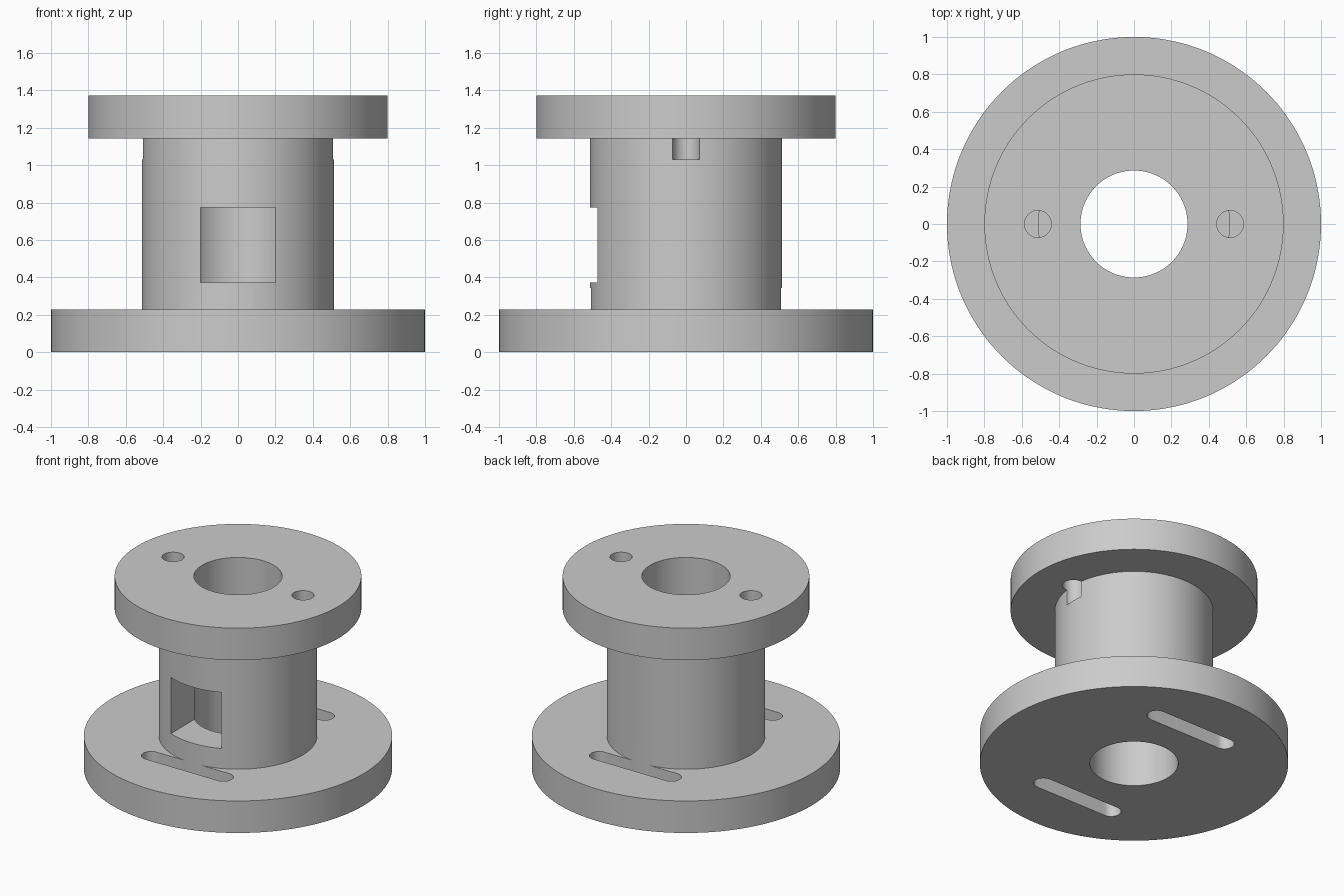
import bpy, bmesh
from math import cos, sin, pi, radians

cube = bpy.data.objects.get("Cube")
if cube:
    bpy.data.objects.remove(cube, do_unlink=True)

grey = bpy.data.materials.new("plain_grey")
grey.use_nodes = True
colour = (0.6, 0.6, 0.6, 1)
grey.diffuse_color = colour
grey.node_tree.nodes["Principled BSDF"].inputs["Base Color"].default_value = colour


def make_object(name, bm):
    bmesh.ops.recalc_face_normals(bm, faces=bm.faces)
    mesh = bpy.data.meshes.new(name)
    bm.to_mesh(mesh)
    bm.free()
    mesh.materials.append(grey)
    obj = bpy.data.objects.new(name, mesh)
    bpy.context.collection.objects.link(obj)
    return obj


def lathe(name, profile, steps=144):
    """Spin a closed (radius, height) profile around z."""
    bm = bmesh.new()
    rings = []
    for i in range(steps):
        a = 2 * pi * i / steps
        rings.append([bm.verts.new((r * cos(a), r * sin(a), z)) for r, z in profile])
    n = len(profile)
    for i in range(steps):
        a, b = rings[i], rings[(i + 1) % steps]
        for j in range(n):
            k = (j + 1) % n
            bm.faces.new((a[j], b[j], b[k], a[k]))
    return make_object(name, bm)


def prism(name, outline, z0, z1):
    """Extrude a flat outline from z0 to z1."""
    bm = bmesh.new()
    base = bm.faces.new([bm.verts.new((x, y, z0)) for x, y in outline])
    top = bmesh.ops.extrude_face_region(bm, geom=[base])["geom"]
    verts = [v for v in top if isinstance(v, bmesh.types.BMVert)]
    bmesh.ops.translate(bm, verts=verts, vec=(0, 0, z1 - z0))
    obj = make_object(name, bm)
    obj.hide_render = True
    return obj


def stadium(cx, cy, half, r, steps=16):
    """Rounded slot outline along x; half = 0 gives a circle."""
    pts = []
    for side in (1, -1):
        count = steps + 1 if half else steps
        for i in range(count):
            a = -pi / 2 + pi * i / steps
            pts.append((cx + side * (half + r * cos(a)), cy + side * r * sin(a)))
    return pts


# Flanged spool with a central bore
bore, barrel, upper, lower = 0.286, 0.513, 0.8, 1.0
height, thick = 1.372, 0.229
spool = lathe("flanged_spool", [
    (bore, 0), (lower, 0), (lower, thick), (barrel, thick),
    (barrel, height - thick), (upper, height - thick), (upper, height), (bore, height)])

# Cutters: bolt holes, adjustment slots and the front window
cutters = []
for side in (1, -1):
    cutters.append(prism("bolt_hole_cutter", stadium(side * 0.514, 0, 0, 0.072), 1.03, 1.5))
    cutters.append(prism("slot_cutter", stadium(0, side * 0.572, 0.286, 0.064), -0.1, 0.344))
cutters.append(prism("window_cutter",
                     [(-0.2, -0.7), (0.2, -0.7), (0.2, 0), (-0.2, 0)], 0.372, 0.773))

bpy.ops.object.select_all(action="DESELECT")
spool.select_set(True)
bpy.context.view_layer.objects.active = spool
for cutter in cutters:
    mod = spool.modifiers.new("cut", "BOOLEAN")
    mod.operation = "DIFFERENCE"
    mod.solver = "EXACT"
    mod.object = cutter
    bpy.ops.object.modifier_apply(modifier=mod.name)
    bpy.data.objects.remove(cutter, do_unlink=True)

bpy.ops.object.shade_smooth_by_angle(angle=radians(30))
